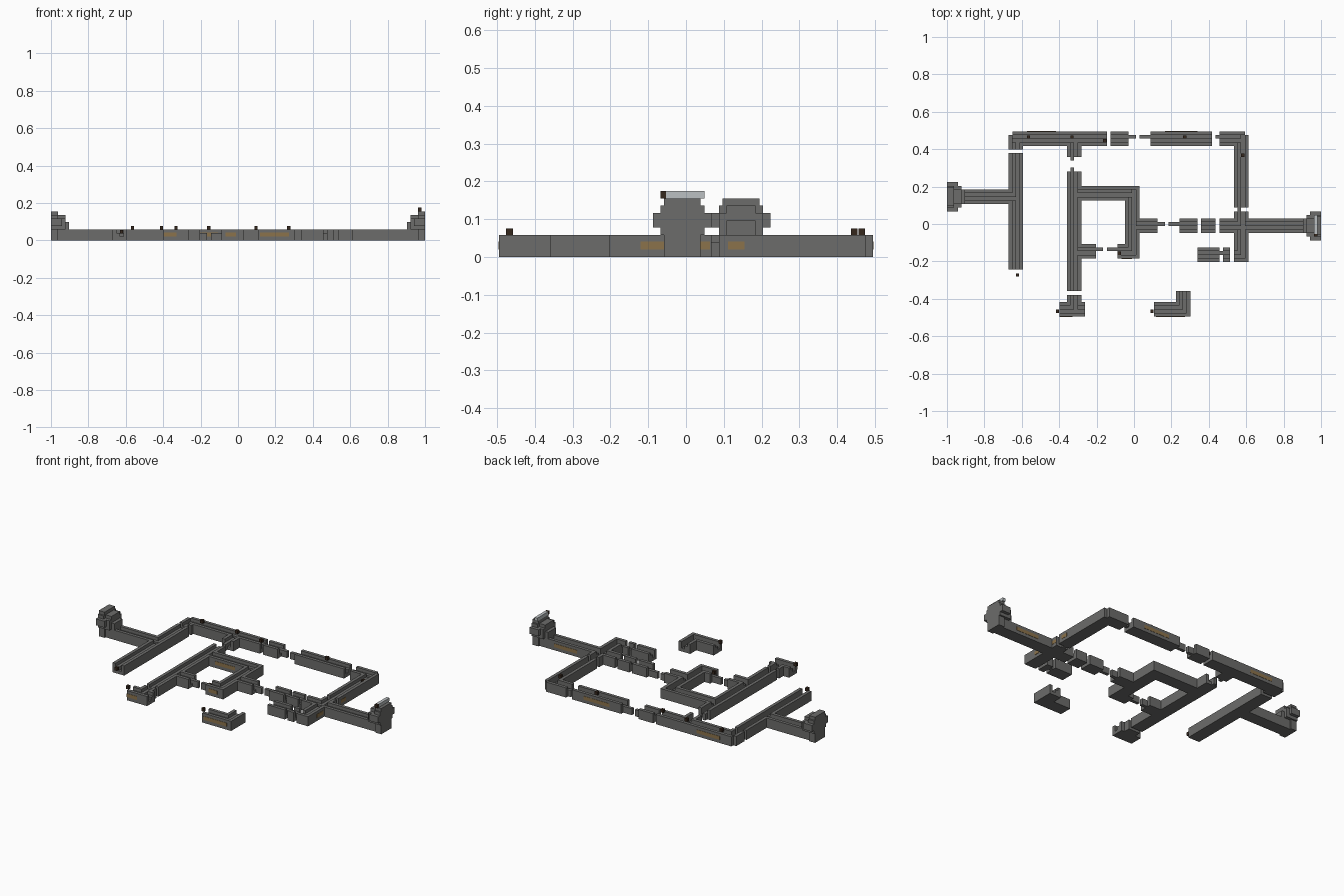
import bpy, bmesh

cube = bpy.data.objects.get("Cube")
if cube:
    bpy.data.objects.remove(cube, do_unlink=True)

V = 2 / 103          # size of one block
OX, OY = -1.0, -25.5 * V


def material(name, rgb):
    m = bpy.data.materials.new(name)
    m.use_nodes = True
    color = (*rgb, 1)
    m.diffuse_color = color
    m.node_tree.nodes["Principled BSDF"].inputs["Base Color"].default_value = color
    return m


STONE = material("grey_stone", (0.15, 0.15, 0.145))
OCHRE = material("ochre_patch", (0.26, 0.17, 0.07))
WOOD = material("dark_wood", (0.035, 0.02, 0.012))
GLASS = material("pale_glass", (0.5, 0.53, 0.54))


def finish(name, bm, mat):
    mesh = bpy.data.meshes.new(name)
    bm.to_mesh(mesh)
    bm.free()
    mesh.materials.append(mat)
    obj = bpy.data.objects.new(name, mesh)
    bpy.context.collection.objects.link(obj)
    return obj


def add_box(bm, lo, hi):
    """Box between two corners given in blocks."""
    verts = bmesh.ops.create_cube(bm, size=1)["verts"]
    for v in verts:
        p = [lo[i] + (v.co[i] + 0.5) * (hi[i] - lo[i]) for i in range(3)]
        v.co = (OX + p[0] * V, OY + p[1] * V, p[2] * V)


def box(name, lo, hi, mat):
    bm = bmesh.new()
    add_box(bm, lo, hi)
    return finish(name, bm, mat)


# Corridors: low corner across, start, end, lane extension at both ends
ACROSS_X = [   # running along x: row, first column, last column
    (47, 18, 44, 0, 0), (47, 45, 50, 0, 0), (47, 56, 73, 0, 0),
    (47, 75, 83, 0, -1), (32, 37, 53, 2, -1), (16, 37, 41, 2, 0),
    (16, 47, 53, 0, -1), (23, 53, 58, 2, 0), (23, 64, 69, 0, 0),
    (23, 70, 74, 0, 0), (23, 75, 99, 0, 2), (15, 69, 75, 0, 0),
    (15, 76, 78, 0, 0), (15, 79, 83, 0, -1), (31, 4, 17, 2, 2),
    (0, 31, 38, 0, 0), (0, 57, 67, 0, -1),
]
ACROSS_Y = [   # running along y: column, first row, last row
    (17, 13, 45, 0, 0), (17, 46, 50, 0, -1), (33, 44, 47, 0, 2),
    (33, 7, 40, 0, 0), (33, 4, 6, 2, 0), (49, 16, 36, -1, -1),
    (79, 30, 51, 0, -1), (79, 15, 29, -1, 0), (63, 0, 7, -1, 0),
]
STUBS_X = [(49, 50, 52), (49, 53, 56), (49, 74, 75), (25, 58, 60),
           (25, 61, 64), (18, 41, 43), (18, 44, 47), (17, 75, 76)]
STUBS_Y = [(34, 43, 44), (34, 40, 41), (80, 29, 30)]

height = {}


def paint(x0, x1, y0, y1, h):
    for x in range(x0, x1):
        for y in range(y0, y1):
            height[x, y] = h


for r, a, b, *_ in ACROSS_X:
    paint(a, b, r, r + 4, 3)
for c, a, b, *_ in ACROSS_Y:
    paint(c, c + 4, a, b, 3)
height.pop((82, 50))
# Sunken lanes between the side walls, with one raised strip
for h, ix, iy in ((2, 2, 1), (1, 1, 2)):
    for r, a, b, s, e in ACROSS_X:
        paint(a - s, b + e, r + ix, r + ix + 1, h)
    for c, a, b, s, e in ACROSS_Y:
        paint(c + iy, c + iy + 1, a - s, b + e, h)
for r, a, b in STUBS_X:
    paint(a, b, r, r + 1, 2)
for c, a, b in STUBS_Y:
    paint(c, c + 1, a, b, 2)

# Turn the block plan into a closed surface
bm = bmesh.new()


def quad(*points):
    bm.faces.new([bm.verts.new((OX + x * V, OY + y * V, z * V)) for x, y, z in points])


for (x, y), h in height.items():
    ring = [(x, y), (x + 1, y), (x + 1, y + 1), (x, y + 1)]
    quad(*[(*p, h) for p in ring])
    quad(*[(*p, 0) for p in reversed(ring)])
    for i, (dx, dy) in enumerate(((0, -1), (1, 0), (0, 1), (-1, 0))):
        low = height.get((x + dx, y + dy), 0)
        p, q = ring[i], ring[(i + 1) % 4]
        for z in range(low, h):
            quad((*p, z), (*q, z), (*q, z + 1), (*p, z + 1))
bmesh.ops.remove_doubles(bm, verts=bm.verts, dist=V / 100)
bmesh.ops.dissolve_limit(bm, angle_limit=0.01, verts=bm.verts, edges=bm.edges)
finish("corridor_network", bm, STONE)

# Rounded end chambers: stepped discs, mirrored for the two ends
LAYERS = [  # depth, half width, bottom, top
    (2, 2.5, 0, 8), (2, 3, 3, 7), (2, 4, 4, 6),
    (4, 2, 0, 7), (4, 3, 3, 6), (3, 4, 4, 6), (5, 2, 0, 5),
]
for name, mid, flip in (("left_chamber", 25, True), ("right_chamber", 33, False)):
    bm = bmesh.new()
    for d, w, z0, z1 in LAYERS:
        x0, x1 = (103 - d, 103) if flip else (0, d)
        add_box(bm, (x0, mid - w, z0), (x1, mid + w, z1))
    finish(name, bm, STONE)
box("glass_ridge", (101, 22.8, 8), (102, 28, 9), GLASS)
box("ridge_torch", (101, 22, 8), (102, 22.8, 9), WOOD)

# Small wooden torches
for i, (x, y, z) in enumerate([(19, 11, 2), (43, 48, 3), (34, 49, 3), (30, 1, 3),
                               (65, 49, 3), (81, 44, 2), (47, 17, 2), (56, 1, 3),
                               (22, 49, 3)]):
    box(f"torch_{i + 1}", (x, y, z - 0.1), (x + 0.9, y + 0.9, z + 0.9), WOOD)

# Ochre patches on the walls: wall line, start, end, outward direction
T = 0.08
PATCH_X = [(0, 57.5, 65.5, -1), (0, 31, 34.5, -1), (16, 48, 51, -1),
           (32, 39, 46, -1), (51, 22, 30, 1), (51, 60, 69, 1), (27, 88, 96, 1)]
PATCH_Y = [(83, 19.3, 22.5, 1), (83, 27, 28.8, 1), (83, 31.2, 33.5, 1)]
for i, (r, a, b, s) in enumerate(PATCH_X):
    box(f"long_wall_patch_{i + 1}", (a, min(r, r + s * T), 1), (b, max(r, r + s * T), 2.1), OCHRE)
for i, (c, a, b, s) in enumerate(PATCH_Y):
    box(f"side_wall_patch_{i + 1}", (min(c, c + s * T), a, 1), (max(c, c + s * T), b, 2.1), OCHRE)
